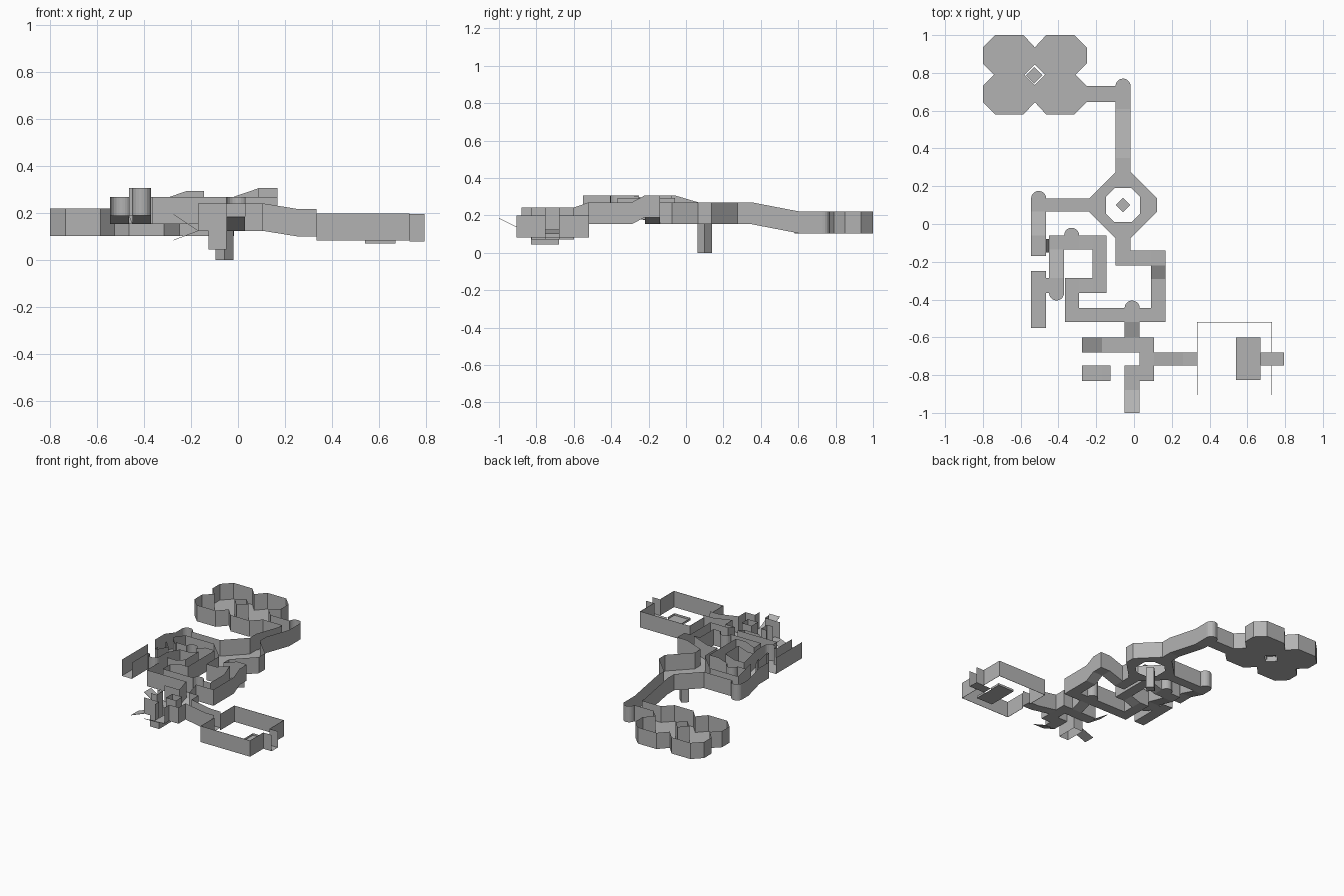
import bpy, math
from mathutils import Vector

if "Cube" in bpy.data.objects:
    bpy.data.objects.remove(bpy.data.objects["Cube"])

H = 0.117          # wall height
L = 0.153          # main floor level
N = 0.103          # north room floor level
TOL = 0.004
pieces = []        # (group, floor polygon, wall height)
opens = []         # doorway edges that get no wall
grey = bpy.data.materials.new("stone_grey")
grey.diffuse_color = (0.45, 0.45, 0.45, 1)
grey.use_nodes = True
grey.node_tree.nodes["Principled BSDF"].inputs["Base Color"].default_value = grey.diffuse_color


def poly(group, pts, h=H):
    pts = [Vector(p) for p in pts]
    area = sum(a.x * b.y - b.x * a.y for a, b in zip(pts, pts[1:] + pts[:1]))
    pieces.append((group, pts if area > 0 else pts[::-1], h))


def rect(group, x0, y0, x1, y1, z, axis=None, z2=0, h=H):
    """Floor rectangle; slopes from z to z2 along axis when one is given."""
    a, b, c, d = {None: (z, z, z, z), 'x': (z, z2, z2, z), 'y': (z, z, z2, z2)}[axis]
    poly(group, [(x0, y0, a), (x1, y0, b), (x1, y1, c), (x0, y1, d)], h)


def cap(group, cx, cy, z, sign=1, r=0.04, n=10):
    """Half-round bulge on a corridor corner."""
    poly(group, [(cx + r * math.cos(math.pi * i / n), cy + sign * r * math.sin(math.pi * i / n), z)
                 for i in range(n + 1)])


def gap(x0, y0, x1, y1):
    opens.append((Vector((x0, y0)), Vector((x1, y1))))


def mesh(name, faces, thick=0):
    verts, idx = [], []
    for f in faces:
        idx.append(range(len(verts), len(verts) + len(f)))
        verts += [tuple(p) for p in f]
    me = bpy.data.meshes.new(name)
    me.from_pydata(verts, [], [list(i) for i in idx])
    me.materials.append(grey)
    me.update()
    ob = bpy.data.objects.new(name, me)
    bpy.context.collection.objects.link(ob)
    if thick:
        m = ob.modifiers.new("thin_sheet", 'SOLIDIFY')
        m.thickness, m.offset = thick, 0


def wall(a, b, z0, z1):
    return [(*b, z0), (*a, z0), (*a, z1), (*b, z1)]


# Four-lobed room around a diamond pillar
cx, cy = -0.525, 0.79
lobe = [(.055, 0), (.215, 0), (.275, .06), (.275, .145), (.21, .21), (.06, .21), (0, .145), (0, .055)]
for sx in (1, -1):
    for sy in (1, -1):
        poly("lobed_room", [(cx + sx * x, cy + sy * y, N) for x, y in lobe])

# Long corridor from lobed room to ring
g = "north_corridor"
rect(g, -.25, .645, -.098, .73, N)
rect(g, -.098, .61, -.018, .73, N)
cap(g, -.058, .73, N)
rect(g, -.098, .35, -.018, .61, L, 'y', N)
rect(g, -.098, .275, -.018, .35, L)

# Eight-sided ring room
rx, ry = -.058, .1
outer = [(.18, -.035), (.18, .035), (.04, .175), (-.04, .175), (-.18, .035), (-.18, -.035), (-.04, -.175), (.04, -.175)]
inner = [(.09, -.045), (.09, .045), (.045, .09), (-.045, .09), (-.09, .045), (-.09, -.045), (-.045, -.09), (.045, -.09)]
for i in range(8):
    j = (i + 1) % 8
    poly("ring_room", [(rx + x, ry + y, L) for x, y in (outer[i], outer[j], inner[j], inner[i])])
    gap(rx + inner[i][0], ry + inner[i][1], rx + inner[j][0], ry + inner[j][1])

# West corridor
g = "west_corridor"
rect(g, -.465, .065, -.238, .135, L)
rect(g, -.545, .065, -.465, .135, L)
cap(g, -.505, .135, L)
rect(g, -.545, -.06, -.465, .065, .19, 'y', L)
rect(g, -.545, -.17, -.465, -.06, .19)
rect(g, -.465, -.15, -.45, -.08, .19, 'x', L)
rect(g, -.545, -.55, -.465, -.25, .19)
rect(g, -.465, -.365, -.45, -.285, .19)
for y in (-.17, -.25, -.55):
    gap(-.545, y, -.465, y)

# Winding inner corridor
g = "inner_corridor"
cap(g, -.41, -.365, .19, -1)
rect(g, -.45, -.365, -.37, -.285, .19)
rect(g, -.45, -.285, -.37, -.135, .19, 'y', L)
rect(g, -.45, -.135, -.37, -.06, L)
rect(g, -.37, -.135, -.29, -.06, L)
cap(g, -.33, -.06, L)
for y0, y1 in ((-.135, -.06), (-.365, -.285)):
    rect(g, -.29, y0, -.22, y1, L, 'x', .177)
rect(g, -.22, -.365, -.145, -.06, .177)
rect(g, -.365, -.365, -.29, -.285, L)
rect(g, -.365, -.445, -.29, -.365, L)

# Loop corridor from ring to front room
g = "loop_corridor"
rect(g, -.098, -.14, -.018, -.075, L)
rect(g, -.098, -.22, -.018, -.14, L)
rect(g, -.018, -.22, .09, -.14, L, 'x', .19)
rect(g, .09, -.22, .168, -.14, .19)
rect(g, .09, -.29, .168, -.22, L, 'y', .19)
rect(g, .09, -.445, .168, -.29, L)
rect(g, -.365, -.52, .168, -.445, L)
cap(g, -.01, -.445, L)
rect(g, -.05, -.6, .03, -.52, .125, 'y', L)

# Front room with arms, pit opening and tilted flaps
g = "front_room"
rect(g, -.17, -.68, .105, -.6, .125)
rect(g, .03, -.75, .105, -.68, .125)
rect(g, -.05, -.83, .105, -.75, .125)
rect(g, -.17, -.83, -.125, -.75, .125)
rect(g, -.05, -.88, .03, -.83, .125)
rect("back_flap", -.275, -.68, -.17, -.6, .195, 'x', .125, h=0)
rect("low_flap", -.275, -.83, -.17, -.75, .085, 'x', .125, h=0)
rect("front_flap", -.05, -1, .03, -.88, .185, 'y', .125, h=0)
for e in ((-.125, -.68, -.05, -.68), (-.125, -.83, -.125, -.75), (-.05, -.83, -.05, -.75)):
    gap(*e)

# East corridor and far exit
g = "east_corridor"
rect(g, .105, -.75, .26, -.68, .125, 'x', .1)
rect(g, .26, -.75, .335, -.68, .1)
gap(.335, -.75, .335, -.68)
rect("exit_step", .67, -.75, .73, -.68, .08, h=0)
rect("exit_alcove", .73, -.75, .795, -.68, .08)
gap(.795, -.75, .795, -.68)
rect("sunken_floor", .54, -.825, .67, -.6, .07, h=.015)


def free_spans(a, b, me):
    """Parts of edge a-b not shared with another floor or doorway."""
    d = b - a
    length = d.length
    d = d / length
    spans = [(0.0, length)]
    others = list(opens)
    for k, (_, pts, _) in enumerate(pieces):
        if k != me:
            others += [(p.xy, q.xy) for p, q in zip(pts, pts[1:] + pts[:1])]
    for p, q in others:
        if abs(d.cross(p - a)) > TOL or abs(d.cross(q - a)) > TOL or (q - p).length < 0.013:
            continue
        lo, hi = sorted(((p - a).dot(d), (q - a).dot(d)))
        new = []
        for s, e in spans:
            new += [(s, min(e, lo)), (max(s, hi), e)] if lo < e and hi > s else [(s, e)]
        spans = [(s, e) for s, e in new if e - s > TOL]
    return [(s / length, e / length) for s, e in spans]


# Floors plus walls on every free edge
groups = {}
for k, (name, pts, h) in enumerate(pieces):
    faces = groups.setdefault(name, [])
    faces.append(pts)
    if h:
        up = Vector((0, 0, h))
        for p, q in zip(pts, pts[1:] + pts[:1]):
            for s, e in free_spans(p.xy, q.xy, k):
                a, b = p.lerp(q, s), p.lerp(q, e)
                faces.append([b, a, a + up, b + up])
for name, faces in groups.items():
    mesh(name, faces, .002 if "flap" in name else 0)


def diamond(x, y, r):
    return [(x + r, y), (x, y + r), (x - r, y), (x, y - r)]


# Deep diamond shaft below the ring
d = diamond(rx, ry, .038)
mesh("shaft", [[(*p, 0) for p in d]] + [wall(d[i], d[(i + 1) % 4], 0, L) for i in range(4)])

# Small plinth inside the lobed room's pillar
d = diamond(cx - .003, cy - .003, .044)
mesh("pillar_plinth", [[(*p, .14) for p in d]] + [wall(d[i], d[(i + 1) % 4], .115, .14) for i in range(4)])

# Pit walls in the front room
pit = [(-.125, -.83), (-.05, -.83), (-.05, -.68), (-.125, -.68)]
mesh("pit", [wall(pit[i], pit[(i + 1) % 4], .045, .125) for i in range(4)]
     + [wall(pit[0], pit[1], .125, .242), wall((-.125, -.75), (-.125, -.68), .125, .242),
        wall((-.05, -.75), (-.05, -.68), .125, .242)])

# Floorless east room with two doorways
path = [(.335, -.68), (.335, -.52), (.73, -.52), (.73, -.68)]
low = [(.335, -.75), (.335, -.905), (.73, -.905), (.73, -.75)]
mesh("east_room", [wall(a, b, .083, .199) for w in (path, low) for a, b in zip(w, w[1:])], .002)
